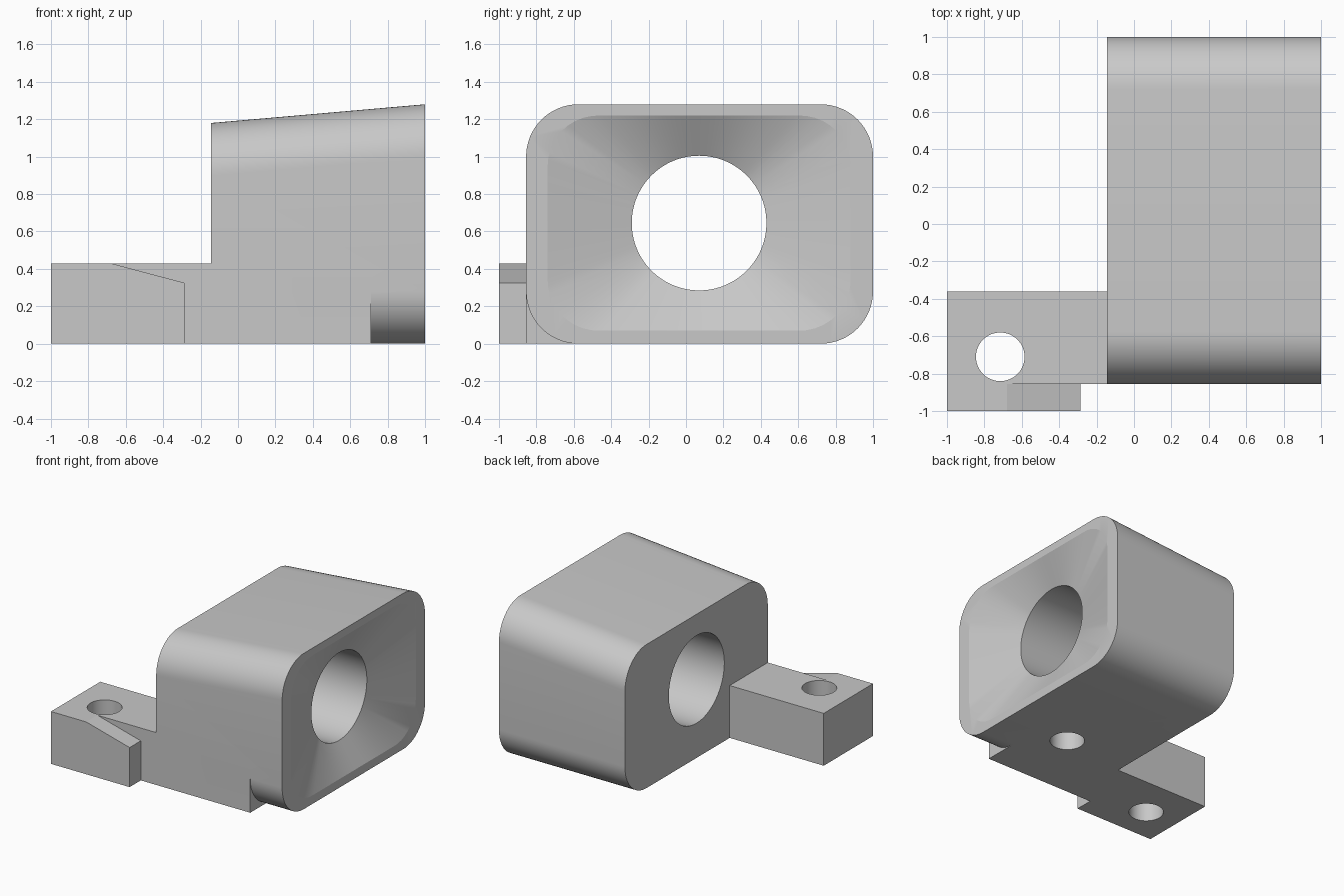
import bpy, bmesh
from math import sin, cos, pi, hypot, radians
from mathutils import Vector

if "Cube" in bpy.data.objects:
    bpy.data.objects.remove(bpy.data.objects["Cube"])

BACK_X, FACE_X = -0.145, 1.0
FRONT_Y, REAR_Y = -0.855, 1.0
MID_Y, BORE_Z, BORE_R = 0.07, 0.645, 0.36

grey = bpy.data.materials.new("plain grey")
grey.use_nodes = True
grey.diffuse_color = (0.58, 0.58, 0.58, 1)
grey.node_tree.nodes["Principled BSDF"].inputs["Base Color"].default_value = grey.diffuse_color


def loft(name, rings):
    """Closed solid through rings holding equal point counts."""
    bm = bmesh.new()
    loops = [[bm.verts.new(p) for p in ring] for ring in rings]
    n = len(loops[0])
    for a, b in zip(loops, loops[1:]):
        for i in range(n):
            j = (i + 1) % n
            bm.faces.new((a[i], a[j], b[j], b[i]))
    bm.faces.new(loops[0][::-1])
    bm.faces.new(loops[-1])
    bmesh.ops.recalc_face_normals(bm, faces=bm.faces)
    mesh = bpy.data.meshes.new(name)
    bm.to_mesh(mesh)
    bm.free()
    mesh.materials.append(grey)
    ob = bpy.data.objects.new(name, mesh)
    bpy.context.collection.objects.link(ob)
    return ob


def prism_y(name, profile, y0, y1):
    return loft(name, [[(x, y, z) for x, z in profile] for y in (y0, y1)])


def cylinder_z(name, x, y, r, z0, z1, n=64):
    return loft(name, [[(x + r * cos(2 * pi * i / n), y + r * sin(2 * pi * i / n), z)
                        for i in range(n)] for z in (z0, z1)])


def combine(target, other, operation):
    mod = target.modifiers.new(operation.lower(), "BOOLEAN")
    mod.object, mod.operation, mod.solver = other, operation, "EXACT"
    bpy.context.view_layer.objects.active = target
    bpy.ops.object.modifier_apply(modifier=mod.name)
    bpy.data.objects.remove(other)


def rounded_section(x, top, r=0.28, steps=16):
    """Rounded rectangle across the body at x."""
    corners = [(REAR_Y - r, top - r), (FRONT_Y + r, top - r),
               (FRONT_Y + r, r), (REAR_Y - r, r)]
    return [(x, cy + r * cos(pi / 2 * (k + i / steps)), cz + r * sin(pi / 2 * (k + i / steps)))
            for k, (cy, cz) in enumerate(corners) for i in range(steps + 1)]


def ray_to_rim(t, hy=0.81, hz=0.575, r=0.27):
    """Distance from centre to the rounded rim in direction t."""
    lo, hi = 0.0, 2.0
    for _ in range(30):
        d = (lo + hi) / 2
        qy, qz = abs(d * cos(t)) - hy + r, abs(d * sin(t)) - hz + r
        outside = hypot(max(qy, 0), max(qz, 0)) + min(max(qy, qz), 0) > r
        lo, hi = (lo, d) if outside else (d, hi)
    return lo


def polar_ring(x, radius, n=128):
    return [(x, MID_Y + radius(t) * cos(t), BORE_Z + radius(t) * sin(t))
            for t in (2 * pi * i / n for i in range(n))]


# Main housing with a sloping top
housing = loft("housing", [rounded_section(BACK_X, 1.18), rounded_section(FACE_X, 1.28)])

# Mounting arm running under the housing, and the wedge tab beside it
arm = prism_y("mounting_arm", [(-1, 0), (BACK_X + 0.1, 0), (0.71, 0), (0.71, 0.43), (-1, 0.43)],
              FRONT_Y, -0.36)
combine(housing, arm, "UNION")
tab = prism_y("wedge_tab", [(-1, 0), (-0.285, 0), (-0.285, 0.325), (-0.68, 0.43), (-1, 0.43)],
              -1, FRONT_Y)
combine(housing, tab, "UNION")

# Flared mouth and through bore
bore = loft("bore_cutter", [polar_ring(-0.4, lambda t: BORE_R), polar_ring(0.87, lambda t: BORE_R),
                            polar_ring(FACE_X, ray_to_rim), polar_ring(1.1, ray_to_rim)])
combine(housing, bore, "DIFFERENCE")

# Screw holes: one through the arm, one blind in the underside
combine(housing, cylinder_z("arm_hole", -0.715, -0.71, 0.13, -0.1, 0.6), "DIFFERENCE")
combine(housing, cylinder_z("base_hole", 0.43, -0.27, 0.13, -0.1, 0.28), "DIFFERENCE")

# Smooth shading with sharp edges kept
bpy.ops.object.select_all(action="DESELECT")
housing.select_set(True)
bpy.context.view_layer.objects.active = housing
bpy.ops.object.shade_smooth_by_angle(angle=radians(14))
